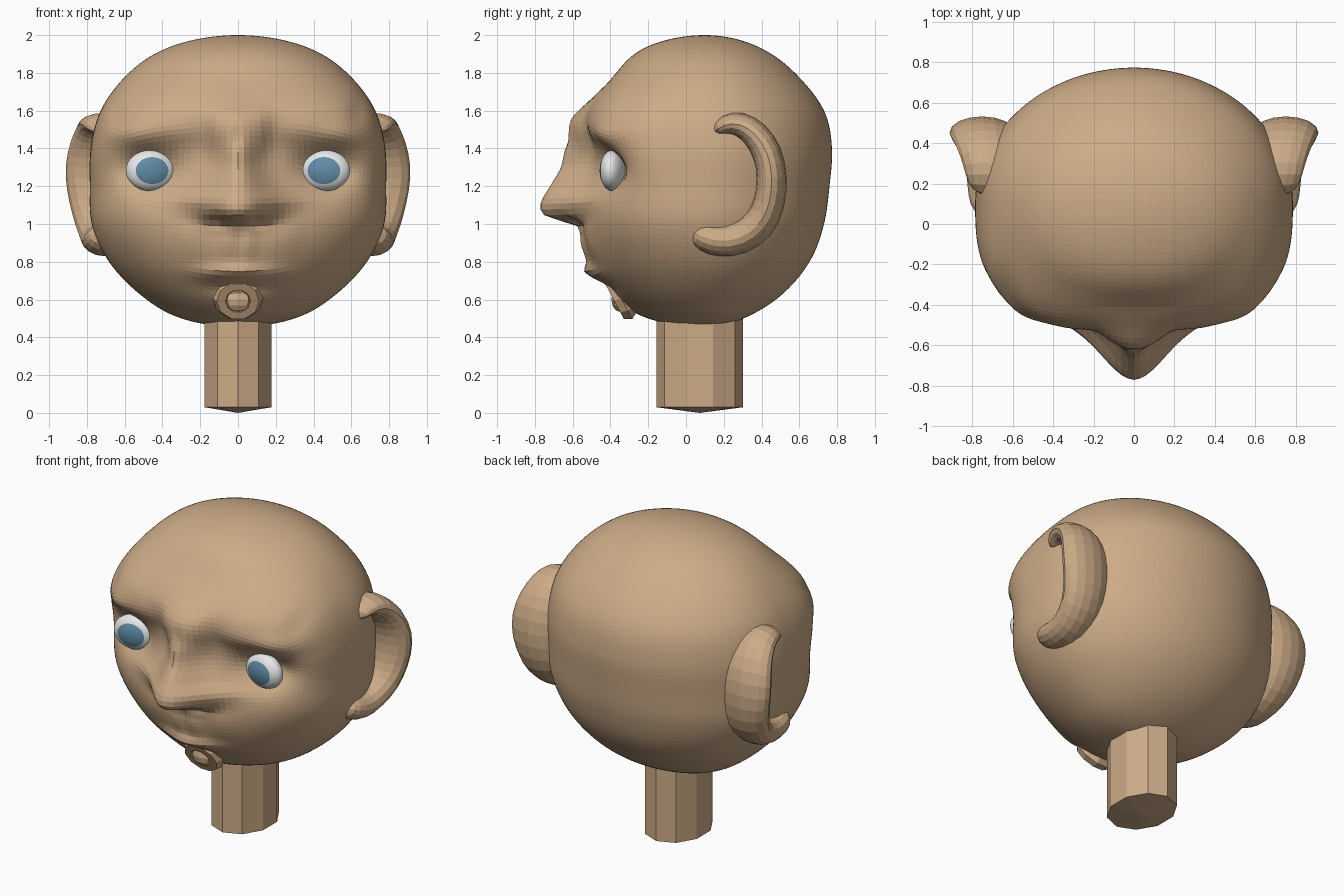
import bpy
import bmesh
import math
from mathutils import Matrix, Vector

if "Cube" in bpy.data.objects:
    bpy.data.objects.remove(bpy.data.objects["Cube"], do_unlink=True)


def make_material(name, rgb):
    mat = bpy.data.materials.new(name)
    mat.use_nodes = True
    color = (*rgb, 1)
    mat.diffuse_color = color
    mat.node_tree.nodes["Principled BSDF"].inputs["Base Color"].default_value = color
    return mat


skin = make_material("tan skin", (.61, .41, .245))
white = make_material("eye white", (.8, .8, .8))
blue = make_material("iris blue", (.12, .265, .395))


def finish(bm, name, *materials):
    bmesh.ops.recalc_face_normals(bm, faces=bm.faces[:])
    mesh = bpy.data.meshes.new(name)
    bm.to_mesh(mesh)
    bm.free()
    for mat in materials:
        mesh.materials.append(mat)
    obj = bpy.data.objects.new(name, mesh)
    bpy.context.collection.objects.link(obj)
    return obj


def sample(keys, z):
    """Smooth interpolation of rows (z, value, value...) sorted by rising z."""
    if z <= keys[0][0]:
        return keys[0][1:]
    if z >= keys[-1][0]:
        return keys[-1][1:]
    i = next(k for k in range(len(keys) - 1) if keys[k + 1][0] >= z)
    a, b = keys[i], keys[i + 1]
    before, after = keys[max(i - 1, 0)], keys[min(i + 2, len(keys) - 1)]
    span = b[0] - a[0]
    t = (z - a[0]) / span
    result = []
    for c in range(1, len(a)):
        slope_a = (b[c] - before[c]) / (b[0] - before[0]) * span
        slope_b = (after[c] - a[c]) / (after[0] - a[0]) * span
        result.append((2*t**3 - 3*t**2 + 1) * a[c] + (t**3 - 2*t**2 + t) * slope_a
                      + (3*t**2 - 2*t**3) * b[c] + (t**3 - t**2) * slope_b)
    return result


# Skull: height, half width, front depth, back depth, squareness of the front
SKULL = [(.48, .9, .85, .6, 2), (.6, .83, .77, .645, 2), (.8, .82, .72, .665, 2.1),
         (1, .81, .66, .66, 2.4), (1.2, .785, .6, .66, 2.7), (1.4, .8, .6, .69, 3.1),
         (1.6, .83, .7, .72, 2.9), (1.8, .86, .7, .71, 2.3), (1.95, .92, .79, .72, 2)]
# Nose: height, projection, width
NOSE = [(.94, .02, .14), (1, .06, .14), (1.03, .19, .15), (1.07, .245, .18),
        (1.13, .25, .21), (1.2, .22, .16), (1.3, .175, .12), (1.4, .16, .11),
        (1.53, .11, .12), (1.64, .03, .16), (1.74, 0, .2)]
# Mirrored swellings and hollows: x, z, x size, z size, amount
FEATURES = [
    (.32, 1.49, .14, .08, .02), (.55, 1.47, .13, .07, .035),   # brows
    (.47, 1.29, .16, .11, -.12),                               # eye sockets
    (0, 1.47, .03, .07, -.02), (.12, 1.48, .05, .1, .025),     # frown
    (.64, 1.6, .05, .08, -.02),                                # temples
    (.1, 1.02, .04, .025, -.04),                               # nostrils
    (.24, .93, .1, .12, .015), (.06, .9, .04, .09, .015),      # cheek folds
    (0, .745, .2, .04, .045), (0, .66, .17, .04, -.03),        # upper lip
]


def face_relief(x, z):
    depth, width = sample(NOSE, z)
    relief = depth * math.exp(-(x / width) ** 2)
    for cx, cz, sx, sz, amount in FEATURES:
        relief += amount * math.exp(-((abs(x) - cx) / sx) ** 2 - ((z - cz) / sz) ** 2)
    return relief


def skull_point(d):
    z = 1.2275 + .7725 * d.z
    width, front, back, power = sample(SKULL, z)
    if d.y >= 0:
        return Vector((d.x * width, .1 + d.y * back, z))
    radius = math.hypot(d.x, d.y)
    hx, hy = abs(d.x) / radius, abs(d.y) / radius
    stretch = (hx ** power + hy ** power) ** (-1 / power)
    x = d.x * stretch * width
    t = min(1, -d.y / .35)
    blend = t * t * (3 - 2 * t)
    return Vector((x, .1 + d.y * stretch * front - blend * face_relief(x, z), z))


# Head from an even cube-sphere
bm = bmesh.new()
bmesh.ops.create_cube(bm, size=2)
bmesh.ops.subdivide_edges(bm, edges=bm.edges[:], cuts=39, use_grid_fill=True)
for v in bm.verts:
    direction = Vector([math.tan(c * math.pi / 4) for c in v.co]).normalized()
    v.co = skull_point(direction)
finish(bm, "head", skin)

# Ears: C-shaped rim flaring out of the skull; y, z, outer x, half thickness
EAR = [(.14, 1.48, .78, .03), (.2, 1.53, .83, .055), (.285, 1.535, .85, .07),
       (.37, 1.48, .88, .075), (.435, 1.38, .915, .08), (.46, 1.25, .93, .08),
       (.445, 1.1, .9, .085), (.39, .99, .87, .09), (.29, .92, .84, .09),
       (.18, .905, .83, .085), (.09, .93, .82, .08), (.03, .96, .77, .05)]


def build_ear(name, side):
    bm = bmesh.new()
    rings = []
    for i, (y, z, outer, thick) in enumerate(EAR):
        a, b = EAR[max(i - 1, 0)], EAR[min(i + 1, len(EAR) - 1)]
        ty, tz = b[0] - a[0], b[1] - a[1]
        length = math.hypot(ty, tz)
        ny, nz = -tz / length, ty / length
        inner = .58
        middle, half = (inner + outer) / 2, (outer - inner) / 2
        ring = []
        for k in range(8):
            angle = k * math.tau / 8
            off = thick * 1.1 * math.sin(angle)
            ring.append(bm.verts.new((side * (middle + half * 1.04 * math.cos(angle)),
                                      y + ny * off, z + nz * off)))
        rings.append(ring)
    for a, b in zip(rings, rings[1:]):
        for k in range(8):
            n = (k + 1) % 8
            bm.faces.new((a[k], a[n], b[n], b[k]))
    bm.faces.new(rings[0])
    bm.faces.new(rings[-1])
    ear = finish(bm, name, skin)
    ear.modifiers.new("rounding", "SUBSURF").levels = 1
    ear.modifiers["rounding"].render_levels = 1


# Eyes: flattened balls whose front cap is the iris
def build_eye(name, side):
    bm = bmesh.new()
    bmesh.ops.create_uvsphere(bm, u_segments=32, v_segments=22, radius=1)
    bm.transform(Matrix.Rotation(math.pi / 2, 4, "X"))
    for f in bm.faces:
        f.smooth = True
        f.material_index = int(f.calc_center_median().y < -.755)
    bm.transform(Matrix.Translation((side * .462, -.388, 1.283))
                 @ Matrix.Rotation(side * math.radians(-8), 4, "Z")
                 @ Matrix.Diagonal((.133, .067, .109, 1)))
    finish(bm, name, white, blue)


for label, side in (("left", 1), ("right", -1)):
    build_ear(label + "_ear", side)
    build_eye(label + "_eye", side)

# Pursed mouth: faceted ring with a small tongue inside
tilt = math.radians(118)
bpy.ops.mesh.primitive_torus_add(major_segments=10, minor_segments=6, major_radius=.09,
                                 minor_radius=.045, location=(0, -.345, .61),
                                 rotation=(tilt, 0, 0))
lips = bpy.context.object
lips.name = "mouth_ring"
lips.data.materials.append(skin)

bm = bmesh.new()
bmesh.ops.create_uvsphere(bm, u_segments=8, v_segments=6, radius=1)
bm.transform(Matrix.Translation((0, -.35, .6)) @ Matrix.Diagonal((.08, .045, .065, 1)))
finish(bm, "tongue", skin)

# Neck: ten-sided post with a slightly pointed underside
bm = bmesh.new()
bmesh.ops.create_cone(bm, cap_ends=True, segments=10, radius1=1, radius2=1, depth=1)
bm.transform(Matrix.Translation((0, .073, .275)) @ Matrix.Diagonal((.186, .23, .49, 1)))
base = min(bm.faces, key=lambda f: f.calc_center_median().z)
tip = bmesh.ops.poke(bm, faces=[base])["verts"][0]
tip.co.z = 0
finish(bm, "neck", skin)
